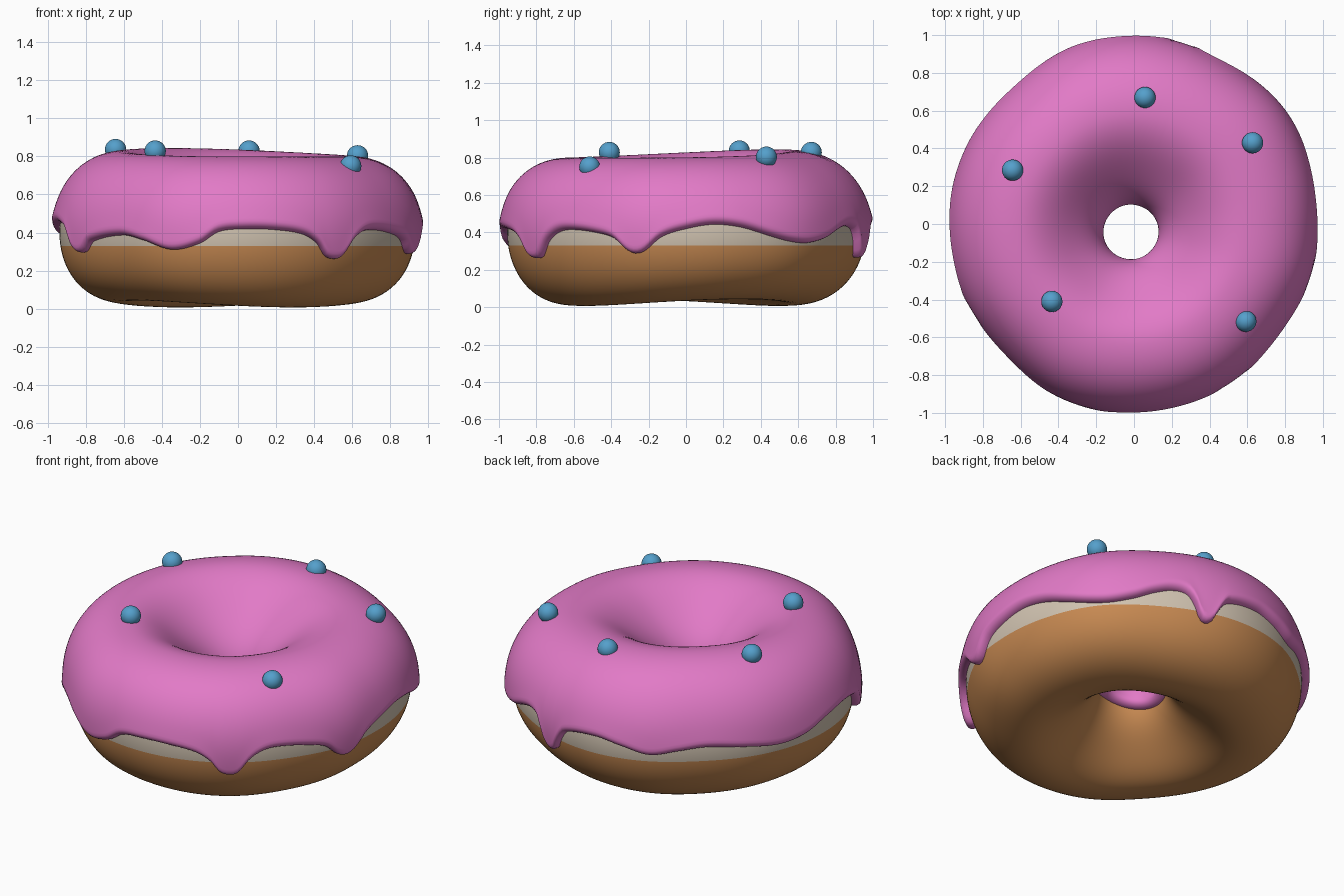
import bpy, bmesh, math
from math import sin, cos, radians, pi

if "Cube" in bpy.data.objects:
    bpy.data.objects.remove(bpy.data.objects["Cube"])

R, TUBE, MID, ICE = 0.565, 0.375, 0.40, 0.042   # ring radius, tube radius, mid height, icing thickness


def material(name, rgb):
    m = bpy.data.materials.new(name)
    m.diffuse_color = (*rgb, 1)
    m.use_nodes = True
    m.node_tree.nodes["Principled BSDF"].inputs["Base Color"].default_value = m.diffuse_color
    return m


brown = material("baked_brown", (0.58, 0.255, 0.085))
cream = material("pale_cream", (0.64, 0.55, 0.44))
pink = material("icing_pink", (0.76, 0.195, 0.57))
blue = material("sprinkle_blue", (0.09, 0.35, 0.60))

# Uneven outline of the ring: (angle in degrees, outer radius)
OUTLINE = [(-160, .978), (-135, .968), (-112, 1.0), (-90, .998), (-60, .985), (-35, .965),
           (-15, .975), (0, .972), (18, .983), (38, 1.0), (60, .985), (88, 1.0), (108, .993),
           (130, .967), (155, .975), (180, .98)]

# Lower edge of the icing: (angle in degrees, height)
EDGE = [(-160, .42), (-157, .37), (-154.5, .31), (-151.5, .288), (-148.5, .30), (-145, .35),
        (-130, .385), (-121, .355), (-111, .305), (-102, .34), (-96, .405), (-88, .42),
        (-78, .415), (-69, .39), (-64, .34), (-61, .275), (-58, .258), (-55, .27),
        (-51, .355), (-46, .405), (-40, .415), (-30, .395), (-24, .365), (-19.5, .30),
        (-16.5, .282), (-13.5, .297), (-8, .375), (0, .42), (9, .445), (18, .43), (28, .38),
        (35, .35), (42, .34), (50, .365), (57, .41), (63, .435), (68, .42), (70.5, .36),
        (72.8, .275), (76.3, .265), (78.8, .34), (82, .41), (94, .44), (104, .41),
        (113, .375), (122, .40), (132, .42), (145, .40), (158, .375), (168, .39),
        (178, .435), (190, .455)]


def curve(table, deg):
    """Smooth periodic curve through a table of (angle, value)."""
    n = len(table)
    deg = (deg + 160) % 360 - 160

    def key(k):
        return table[k % n][0] + 360 * (k // n), table[k % n][1]
    k = max(q for q in range(n) if table[q][0] <= deg)
    (x0, y0), (x1, y1), (x2, y2), (x3, y3) = (key(k + d) for d in (-1, 0, 1, 2))
    t, h = (deg - x1) / (x2 - x1), x2 - x1
    m1, m2 = h * (y2 - y0) / (x2 - x0), h * (y3 - y1) / (x3 - x1)
    return ((2 * t**3 - 3 * t**2 + 1) * y1 + (t**3 - 2 * t**2 + t) * m1
            + (3 * t**2 - 2 * t**3) * y2 + (t**3 - t**2) * m2)


def ring_point(th, ph, off=0.0):
    """Point on the slightly lumpy ring; ph = 0 is outward, 90 degrees is up."""
    r = TUBE + off
    if cos(ph) < 0:                      # funnel-like hole
        r *= 1 - 0.08 * sin(2 * ph) ** 2
    rad = R + r * cos(ph) + 0.035 * sin(ph) ** 2
    outer, inner = (1 + cos(ph)) / 2, (1 - cos(ph)) / 2
    rad += outer * (curve(OUTLINE, math.degrees(th)) - R - TUBE - ICE)
    z = MID + r * sin(ph)
    if sin(ph) > 0:
        z += sin(ph) ** 2 * (0.045 * ((1 + cos(th - radians(125))) / 2) ** 2 - 0.018)
    else:
        z -= sin(ph) ** 2 * 0.018 * cos(2 * (th + radians(60)))
    return (rad * cos(th) - 0.016 * inner, rad * sin(th) - 0.042 * inner, z)


def grid_mesh(name, rows, cols, point, mats, wrap, rule=None):
    """Grid closed around the ring, optionally closed around the tube."""
    bm = bmesh.new()
    v = [[bm.verts.new(point(i, j)) for j in range(rows)] for i in range(cols)]
    for i in range(cols):
        for j in range(rows if wrap else rows - 1):
            a, b, k = v[i], v[(i + 1) % cols], (j + 1) % rows
            f = bm.faces.new((a[j], b[j], b[k], a[k]))
            f.smooth = True
            if rule:
                f.material_index = rule(j)
    me = bpy.data.meshes.new(name)
    bm.normal_update()
    bm.to_mesh(me)
    bm.free()
    for m in mats:
        me.materials.append(m)
    ob = bpy.data.objects.new(name, me)
    bpy.context.collection.objects.link(ob)
    return ob


# Dough, with a pale band round the outer side
DR, DC = 100, 144
grid_mesh("dough", DR, DC,
          lambda i, j: ring_point(2 * pi * i / DC, 2 * pi * j / DR),
          (brown, cream), True,
          lambda j: 1 if j < 5 or j >= DR - 3 else 0)

# Icing: shell over the top with a rounded, dripping edge
IC = 300
near = [0, 0.001, 0.004, 0.009, 0.016, 0.025, 0.036, 0.05, 0.07, 0.095]   # distances from an edge
FILL = 44
IR = 2 * len(near) + FILL
starts = [math.asin((curve(EDGE, 360 * i / IC) - MID) / (TUBE + 0.025)) for i in range(IC)]


def icing_point(i, j):
    th = 2 * pi * i / IC
    p0 = starts[i]
    p1 = radians(187 + 3 * sin(2 * th + 1))
    length = (p1 - p0) * TUBE
    n = len(near)
    if j < n:
        s = near[j]
    elif j >= n + FILL:
        s = length - near[IR - 1 - j]
    else:
        s = near[-1] + (length - 2 * near[-1]) * (j - n + 1) / (FILL + 1)
    d = min(s, length - s)
    q = 1 - min(d / 0.036, 1)
    off = ICE * math.sqrt(1 - q * q) * (1 + 0.12 * math.exp(-(d / 0.06) ** 2)) - 0.004 * q
    return ring_point(th, p0 + s / TUBE, off)


grid_mesh("icing", IR, IC, icing_point, (pink,), False)

# Round sprinkles pressed into the icing
for n, pos in enumerate([(0.058, 0.67, 0.828), (0.628, 0.43, 0.803), (-0.643, 0.285, 0.836),
                         (-0.435, -0.41, 0.828), (0.592, -0.515, 0.75)]):
    bpy.ops.mesh.primitive_uv_sphere_add(segments=32, ring_count=16, radius=0.056, location=pos)
    ob = bpy.context.object
    ob.name = f"sprinkle_{n + 1}"
    ob.data.materials.append(blue)
    bpy.ops.object.shade_smooth()
